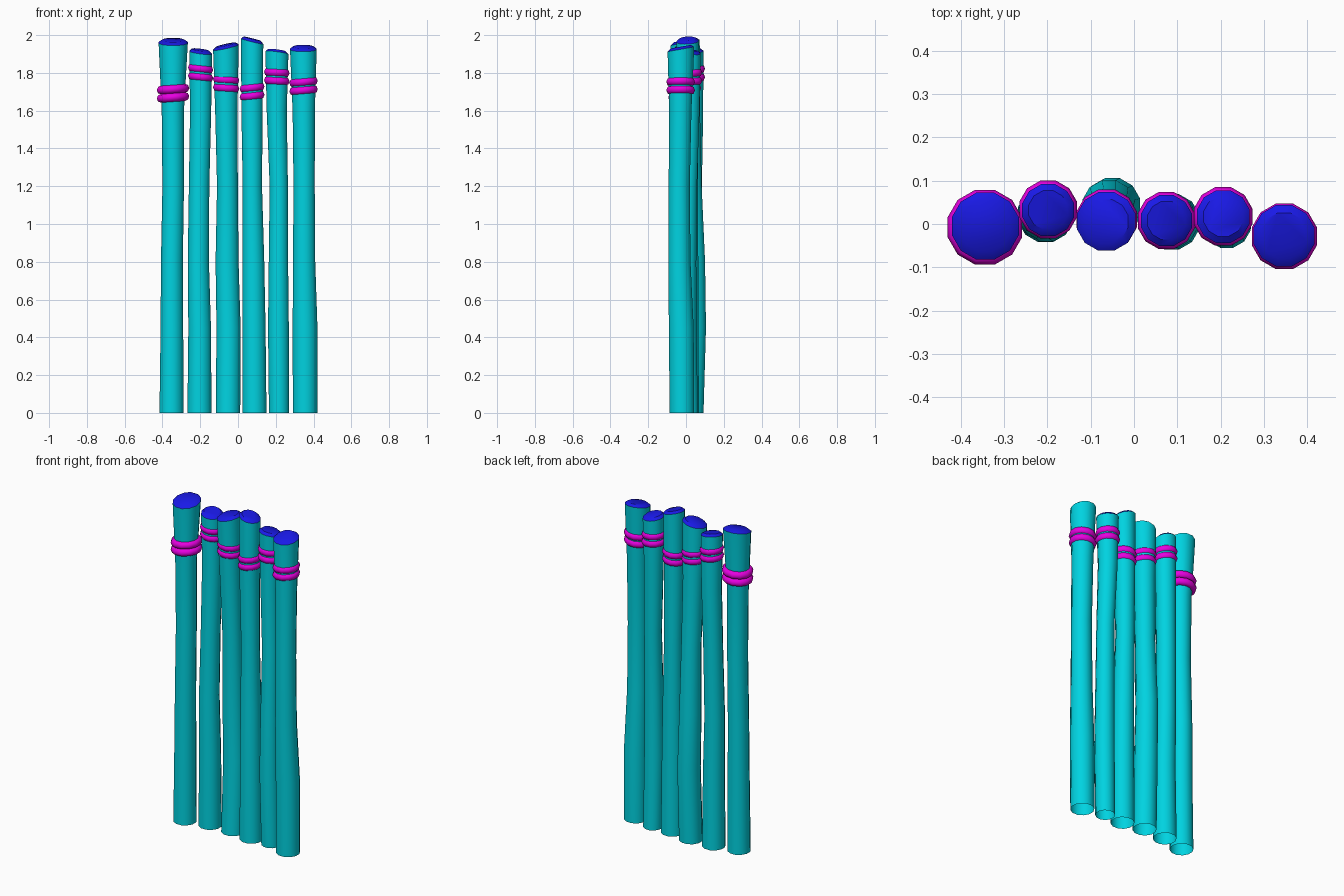
import bpy, bmesh, math
from mathutils import Vector

if "Cube" in bpy.data.objects:
    bpy.data.objects.remove(bpy.data.objects["Cube"])

N = 12  # sides per log


def material(name, rgb):
    m = bpy.data.materials.new(name)
    m.diffuse_color = (*rgb, 1)
    m.use_nodes = True
    m.node_tree.nodes["Principled BSDF"].inputs["Base Color"].default_value = m.diffuse_color
    return m


BARK = material("bark", (0.0, 0.65, 0.75))
CUT = material("cut_wood", (0.01, 0.01, 0.8))
ROPE = material("rope", (0.8, 0.0, 0.75))


def finish(bm, name, mats, angle):
    me = bpy.data.meshes.new(name)
    bm.to_mesh(me)
    bm.free()
    for m in mats:
        me.materials.append(m)
    ob = bpy.data.objects.new(name, me)
    bpy.context.collection.objects.link(ob)
    bpy.ops.object.select_all(action='DESELECT')
    ob.select_set(True)
    bpy.context.view_layer.objects.active = ob
    bpy.ops.object.shade_smooth_by_angle(angle=math.radians(angle))
    return ob


def ring(bm, c, r, sx=0, sy=0):
    # circle of vertices, sheared to slope sx, sy
    out = []
    for i in range(N):
        a = 2 * math.pi * (i + 0.5) / N
        x, y = r * math.cos(a), r * math.sin(a)
        out.append(bm.verts.new((c[0] + x, c[1] + y, c[2] + sx * x + sy * y)))
    return out


def bridge(bm, a, b, mat=0):
    n = len(a)
    for i in range(n):
        j = (i + 1) % n
        bm.faces.new((a[i], a[j], b[j], b[i])).material_index = mat


def log(name, sections, sx, sy):
    # crooked open-bottomed trunk with a slanted, slightly domed cut top
    bm = bmesh.new()
    loops = [ring(bm, (x, y, z), r) for x, y, z, r in sections[:-1]]
    x, y, z, r = sections[-1]
    loops.append(ring(bm, (x, y, z), r, sx, sy))
    for a, b in zip(loops, loops[1:]):
        bridge(bm, a, b)
    inner = ring(bm, (x, y, z + 0.014), r * 0.75, sx, sy)
    bridge(bm, loops[-1], inner, 1)
    bm.faces.new(inner).material_index = 1
    finish(bm, name, (BARK, CUT), 40)


def rope(name, c, outer, sx):
    # two stacked turns of rope
    t = 0.023
    bm = bmesh.new()
    for dz in (-0.022, 0.022):
        loops = []
        for k in range(8):
            a = 2 * math.pi * k / 8
            r = outer - t + t * math.cos(a)
            loops.append(ring(bm, (c[0], c[1], c[2] + dz + t * math.sin(a)), r, sx))
        for k in range(8):
            bridge(bm, loops[k - 1], loops[k])
    bmesh.ops.recalc_face_normals(bm, faces=bm.faces)
    finish(bm, name, (ROPE,), 60)


HEIGHTS = (0, 0.45, 0.8, 1.2, 1.6)
# x and radius per height, y per height, top (x, y, z, r), top slopes, rope (z, radius, slope)
LOGS = [
    ([-.352, -.350, -.350, -.343, -.345], [.066, .062, .060, .059, .061],
     [-.010, -.010, -.008, -.010, -.010], (-.343, -.005, 1.96, .080), (0, .2), (1.692, .089, .07)),
    ([-.204, -.203, -.210, -.206, -.198], [.066, .062, .058, .056, .058],
     [.022, .020, .022, .030, .035], (-.198, .032, 1.908, .062), (-.13, .13), (1.80, .069, -.1)),
    ([-.053, -.050, -.058, -.056, -.062], [.067, .066, .063, .057, .061],
     [.028, .042, .040, .028, .015], (-.064, .006, 1.935, .070), (.22, .1), (1.742, .072, -.06)),
    ([.087, .085, .082, .076, .074], [.066, .063, .059, .053, .058],
     [.005, .005, .008, .012, .008], (.075, .008, 1.967, .061), (-.25, .05), (1.70, .068, .1)),
    ([.217, .214, .214, .216, .205], [.055, .057, .053, .050, .055],
     [.010, .000, .003, .010, .018], (.206, .017, 1.906, .063), (-.13, -.1), (1.78, .070, -.05)),
    ([.355, .355, .350, .350, .348], [.067, .068, .061, .058, .061],
     [-.022, -.025, -.035, -.036, -.030], (.346, -.027, 1.925, .073), (0, .18), (1.73, .078, .08)),
]

for i, (xs, rs, ys, top, slope, (rz, rr, rs_x)) in enumerate(LOGS, 1):
    log(f"log_{i}", list(zip(xs, ys, HEIGHTS, rs)) + [top], *slope)
    rope(f"rope_binding_{i}", ((xs[4] + top[0]) / 2, (ys[4] + top[1]) / 2, rz), rr, rs_x)
